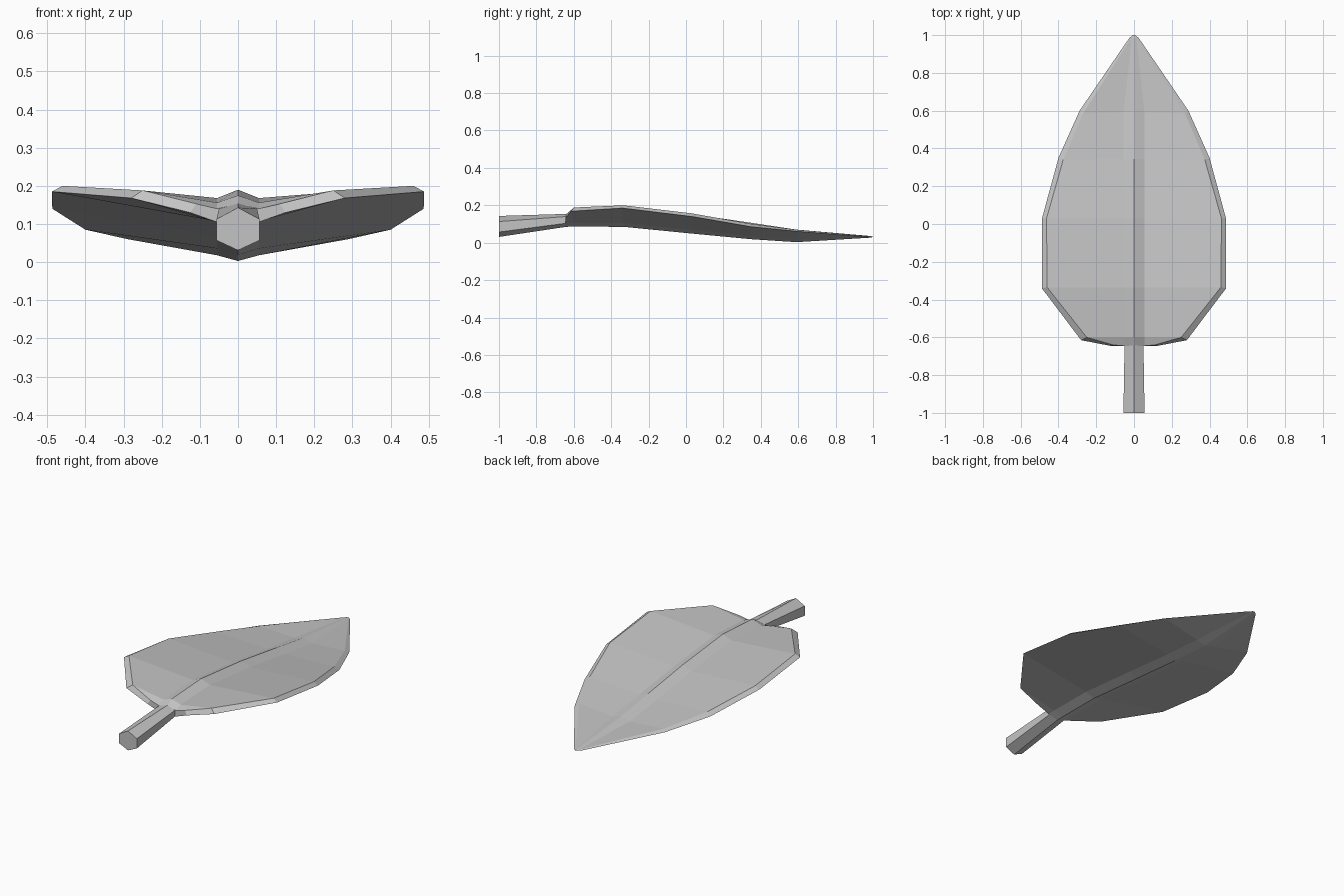
import bpy
import bmesh

cube = bpy.data.objects.get("Cube")
if cube:
    bpy.data.objects.remove(cube, do_unlink=True)

# Single grey material
grey = bpy.data.materials.new("light_grey")
grey.use_nodes = True
colour = (0.55, 0.55, 0.55, 1)
grey.diffuse_color = colour
grey.node_tree.nodes["Principled BSDF"].inputs["Base Color"].default_value = colour


def loft(name, rings):
    """Skin closed rings of equal length, cap both ends, keep flat faces."""
    bm = bmesh.new()
    rows = [[bm.verts.new(p) for p in ring] for ring in rings]
    n = len(rows[0])
    for a, b in zip(rows, rows[1:]):
        for i in range(n):
            j = (i + 1) % n
            bm.faces.new((a[i], a[j], b[j], b[i]))
    bm.faces.new(rows[0])
    bm.faces.new(rows[-1])
    bmesh.ops.recalc_face_normals(bm, faces=bm.faces)
    mesh = bpy.data.meshes.new(name)
    bm.to_mesh(mesh)
    bm.free()
    mesh.materials.append(grey)
    obj = bpy.data.objects.new(name, mesh)
    bpy.context.collection.objects.link(obj)
    return obj


def mirrored(half):
    """Close a right-hand profile that starts and ends on the centre line."""
    return half + [(-x, y, z) for x, y, z in half[-2:0:-1]]


def leaf_ring(y, top, groove, edge, rim, under, keel, rib=0.055):
    return mirrored([(0, y, top), (rib, y, groove), edge, rim,
                     (rib, y, under), (0, y, keel)])


# Leaf blade: raised midrib, dished top, bevelled rim and keel below
loft("leaf_blade", [
    leaf_ring(-0.645, 0.152, 0.140, (0.11, -0.64, 0.153), (0.125, -0.645, 0.130), 0.105, 0.085),
    leaf_ring(-0.60, 0.175, 0.156, (0.25, -0.60, 0.188), (0.28, -0.615, 0.168), 0.107, 0.086),
    leaf_ring(-0.335, 0.190, 0.168, (0.46, -0.335, 0.200), (0.488, -0.34, 0.185), 0.105, 0.085),
    leaf_ring(0.03, 0.153, 0.130, (0.463, 0.03, 0.157), (0.487, 0.03, 0.140), 0.069, 0.049),
    leaf_ring(0.345, 0.107, 0.087, (0.375, 0.34, 0.102), (0.40, 0.35, 0.085), 0.036, 0.019),
    leaf_ring(0.59, 0.070, 0.056, (0.27, 0.585, 0.070), (0.288, 0.60, 0.060), 0.018, 0.003),
    leaf_ring(0.985, 0.036, 0.034, (0.018, 0.98, 0.035), (0.026, 0.983, 0.031), 0.028, 0.027, 0.012),
    leaf_ring(1.0, 0.033, 0.032, (0.006, 1.0, 0.032), (0.008, 1.0, 0.031), 0.030, 0.030, 0.004),
])


# Hexagonal stem running into the midrib
def stem_ring(y, top, upper, lower, bottom, w):
    return mirrored([(0, y, top), (w, y, upper), (w, y, lower), (0, y, bottom)])


loft("stem", [
    stem_ring(-1.0, 0.143, 0.113, 0.057, 0.031, 0.056),
    stem_ring(-0.64, 0.154, 0.140, 0.104, 0.085, 0.050),
])
